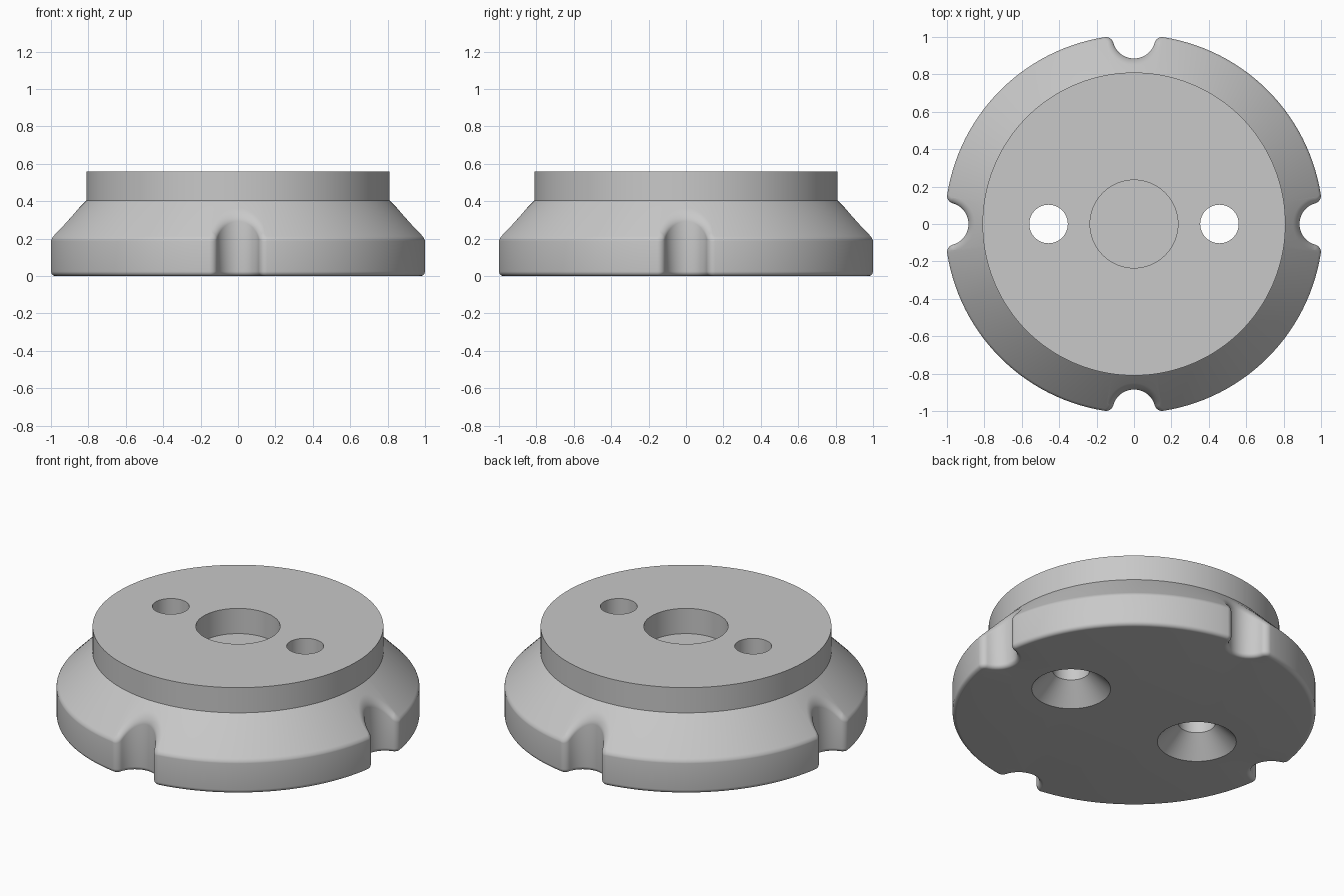
import bpy, bmesh
from math import sin, cos, pi, atan2, sqrt, tau
from mathutils import Vector, Matrix

cube = bpy.data.objects.get("Cube")
if cube:
    bpy.data.objects.remove(cube)

RIM, NECK = 1.011, 0.81            # outer radius, raised disc radius
Z_RIM, Z_NECK, TOP = 0.2, 0.405, 0.56
NOTCH, LIP = 0.115, 0.04           # notch radius, lip rounding radius
SOFT, CREASE, FOOT = 0.035, 0.012, 0.025   # edge roundings
RECESS, HOLE, SINK, HOLE_X = 0.235, 0.103, 0.22, 0.457
STEPS = 6

grey = bpy.data.materials.new("plain grey")
grey.use_nodes = True
colour = (0.58, 0.58, 0.58, 1)
grey.diffuse_color = colour
grey.node_tree.nodes["Principled BSDF"].inputs["Base Color"].default_value = colour

bm = bmesh.new()


def skin(columns):
    """Closed wall of faces from equal-length columns; returns bottom and top loops."""
    cols = [[bm.verts.new(p) for p in col] for col in columns]
    for a, b in zip(cols, cols[1:] + cols[:1]):
        for i in range(len(a) - 1):
            bm.faces.new((a[i], b[i], b[i + 1], a[i + 1]))
    return [c[0] for c in cols], [c[-1] for c in cols]


def round_wall(profile, x=0, sides=64):
    """Turned wall from (radius, z) points about a vertical axis at x."""
    angles = [tau * i / sides for i in range(sides)]
    return skin([[(x + r * cos(a), r * sin(a), z) for r, z in profile] for a in angles])


def fill(loops, normal):
    """Flat face bounded by an outer loop, with the other loops as holes."""
    edges = [bm.edges.get(pair) for loop in loops for pair in zip(loop, loop[1:] + loop[:1])]
    bmesh.ops.triangle_fill(bm, edges=edges, use_beauty=True, normal=normal)


def arc(centre, radius, start, end, count):
    """Points on an arc with their unit radial directions."""
    out = []
    for i in range(count + 1):
        a = start + (end - start) * i / count
        d = Vector((cos(a), sin(a)))
        out.append((centre + d * radius, d, i / count))
    return out


def slope(p):
    return Z_NECK - (p.length - NECK) * (Z_NECK - Z_RIM) / (RIM - NECK)


# Half of one notched quarter: notch, rounded lip, then rim
# Each entry is (point, direction into the solid, upper edge rounding)
notch_c = Vector((0, 1))
ly = ((RIM - LIP) ** 2 - (NOTCH + LIP) ** 2 + 1) / 2
lip_c = Vector((sqrt((RIM - LIP) ** 2 - ly ** 2), ly))
to_lip = lip_c - notch_c
a_notch = atan2(to_lip.y, to_lip.x)
a_rim = atan2(lip_c.y, lip_c.x)
half = [(p, d, SOFT) for p, d, t in arc(notch_c, NOTCH, -pi / 2, a_notch, 10)]
half += [(p, -d, SOFT + (CREASE - SOFT) * t)
         for p, d, t in arc(lip_c, LIP, a_notch + pi, a_rim, 8)[1:]]
half += [(p, -d, CREASE) for p, d, t in arc(Vector((0, 0)), RIM, a_rim, pi / 4, 14)[1:]]

# Mirror to a quarter, then turn it clockwise four times
flip = Matrix(((-1, 0), (0, 1)))
quarter = [(flip @ p, flip @ d, f) for p, d, f in reversed(half[1:-1])] + half
outline = []
for k in range(4):
    c, s = cos(k * pi / 2), sin(k * pi / 2)
    turn = Matrix(((c, s), (-s, c)))
    outline += [(turn @ p, turn @ d, f) for p, d, f in quarter]

# Vertical section at each outline point: foot, wall, rounded edge, slope, disc
columns = []
for p, d, f in outline:
    col = []
    for i in range(STEPS + 1):
        a = pi / 2 * (1 - i / STEPS)
        q = p + d * FOOT * (1 - cos(a))
        col.append((q.x, q.y, FOOT * (1 - sin(a))))
    for i in range(STEPS + 1):
        a = pi / 2 * i / STEPS
        q = p + d * f * (1 - cos(a))
        col.append((q.x, q.y, slope(q) - f * (1 - sin(a))))
    n = q.normalized() * NECK
    col += [(n.x, n.y, Z_NECK), (n.x, n.y, TOP)]
    columns.append(col)
under, over = skin(columns)

# Centre recess with its floor, and two countersunk screw holes
floor, recess_edge = round_wall([(RECESS, Z_NECK), (RECESS, TOP)])
bm.faces.new(floor)
screw = [(SINK, 0), (HOLE, SINK - HOLE), (HOLE, TOP)]
holes = [round_wall(screw, x) for x in (-HOLE_X, HOLE_X)]
fill([under] + [low for low, high in holes], (0, 0, -1))
fill([over, recess_edge] + [high for low, high in holes], (0, 0, 1))

# Smooth shading with sharp corners kept
bmesh.ops.recalc_face_normals(bm, faces=bm.faces[:])
for face in bm.faces:
    face.smooth = True
for edge in bm.edges:
    edge.smooth = edge.calc_face_angle(pi) < pi / 6

mesh = bpy.data.meshes.new("notched_base")
bm.to_mesh(mesh)
bm.free()
mesh.materials.append(grey)
base = bpy.data.objects.new("notched_base", mesh)
bpy.context.scene.collection.objects.link(base)
